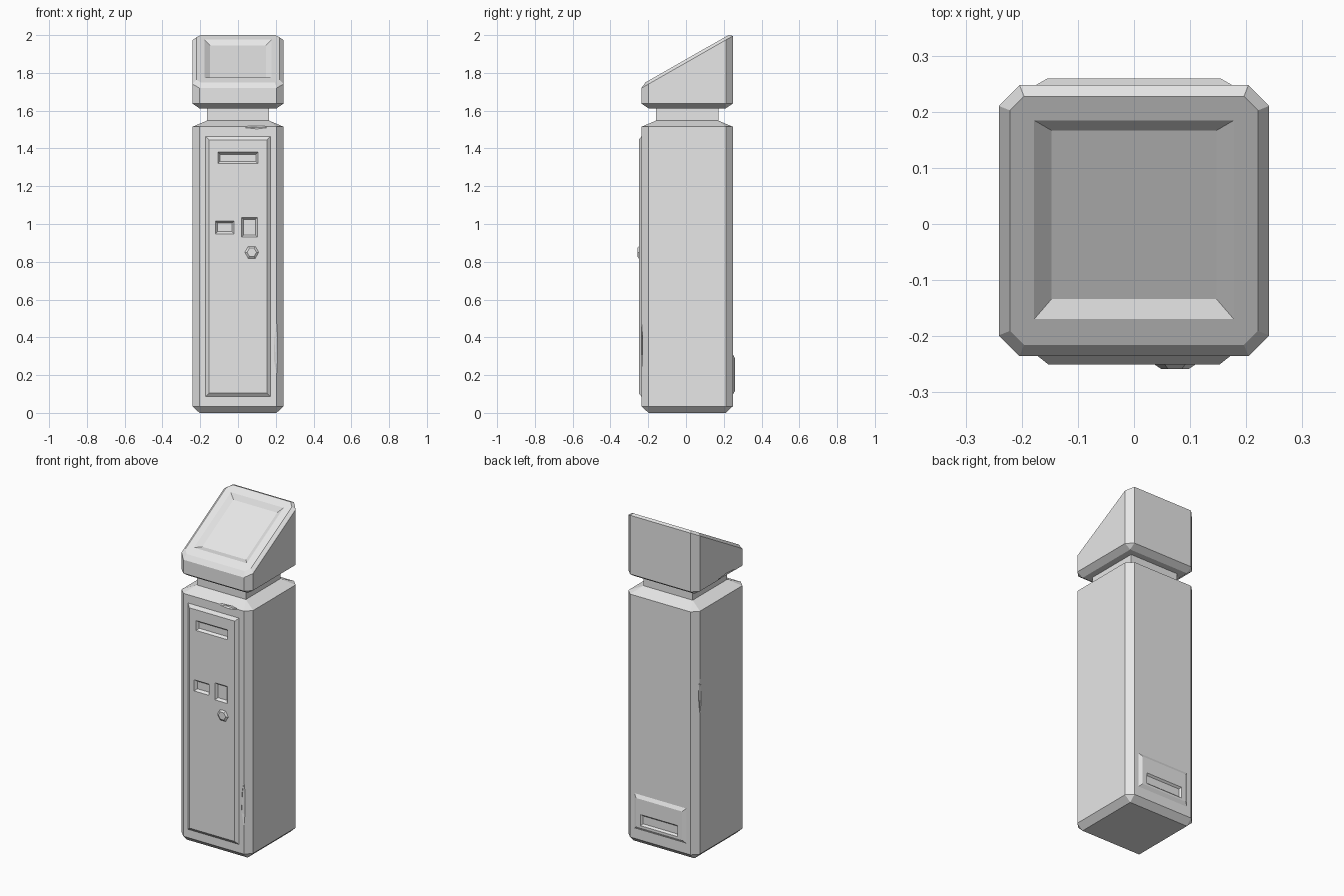
import bpy, bmesh, math
from mathutils import Vector, Matrix

if "Cube" in bpy.data.objects:
    bpy.data.objects.remove(bpy.data.objects["Cube"])

grey = bpy.data.materials.new("light_grey")
grey.use_nodes = True
grey.diffuse_color = (0.8, 0.8, 0.8, 1)
grey.node_tree.nodes["Principled BSDF"].inputs["Base Color"].default_value = (0.8, 0.8, 0.8, 1)

HX, HY, CY, CUT = 0.241, 0.2415, 0.006, 0.037   # cabinet half sizes, y centre, corner cut
SLOPE = 0.57


def make(name, bm):
    bmesh.ops.recalc_face_normals(bm, faces=bm.faces)
    mesh = bpy.data.meshes.new(name)
    bm.to_mesh(mesh)
    bm.free()
    mesh.materials.append(grey)
    obj = bpy.data.objects.new(name, mesh)
    bpy.context.collection.objects.link(obj)
    return obj


def loft(name, rings, matrix=Matrix()):
    """Skin closed rings and cap both ends."""
    bm = bmesh.new()
    loops = [[bm.verts.new(matrix @ Vector(p)) for p in ring] for ring in rings]
    for a, b in zip(loops, loops[1:]):
        for i in range(len(a)):
            j = (i + 1) % len(a)
            bm.faces.new((a[i], a[j], b[j], b[i]))
    bm.faces.new(loops[0])
    bm.faces.new(loops[-1])
    bmesh.ops.remove_doubles(bm, verts=bm.verts, dist=1e-5)
    return make(name, bm)


def ring(inset, cut, height):
    """Cabinet outline with cut corners; height is a function of y."""
    x, y = HX - inset, HY - inset
    pts = [(x, cut - y), (x, y - cut), (x - cut, y), (cut - x, y),
           (-x, y - cut), (-x, cut - y), (cut - x, -y), (x - cut, -y)]
    return [(px, py + CY, height(py + CY)) for px, py in pts]


def level(z):
    return lambda y: z


def slanted(drop):
    return lambda y: 1.758 + SLOPE * (y + 0.2) - drop


def rect(hx, hy, z):
    return [(hx, -hy, z), (hx, hy, z), (-hx, hy, z), (-hx, -hy, z)]


def plate(name, x, z, hx, hz, steps):
    """Rectangular stack along y; steps are (y, inset) pairs."""
    rings = [[(x + px, y, z + pz) for px, pz, _ in rect(hx - i, hz - i, 0)] for y, i in steps]
    return loft(name, rings)


def carve(target, cutter):
    cutter.hide_render = True
    mod = target.modifiers.new("carve", "BOOLEAN")
    mod.operation, mod.solver, mod.object = "DIFFERENCE", "EXACT", cutter
    bpy.context.view_layer.objects.active = target
    bpy.ops.object.modifier_apply(modifier=mod.name)
    bpy.data.objects.remove(cutter)


def nick(target, centre, size):
    """Small spindle-shaped dent worn into an edge."""
    bm = bmesh.new()
    bmesh.ops.create_icosphere(bm, subdivisions=1, radius=1)
    bmesh.ops.transform(bm, verts=bm.verts,
                        matrix=Matrix.Translation(centre) @ Matrix.Diagonal((*size, 1)))
    carve(target, make("nick_cutter", bm))


# Cabinet body with bevelled base and sloping shoulders
body = loft("cabinet_body", [ring(CUT, 0, level(0)), ring(0, CUT, level(0.035)),
                             ring(0, CUT, level(1.515)), ring(0.076, 0, level(1.547))])
nick(body, (0.205, -0.235, 0.34), (0.018, 0.006, 0.14))
nick(body, (-0.241, 0.211, 1.0), (0.006, 0.016, 0.11))
nick(body, (0.1, -0.235, 1.515), (0.07, 0.012, 0.012))

# Neck
loft("neck", [ring(0.076, 0, level(1.53)), ring(0.076, 0, level(1.63))])

# Slanted display head
head = loft("display_head", [ring(CUT, 0, level(1.612)), ring(0, CUT, level(1.637)),
                             ring(0, CUT, slanted(0.018)), ring(0.02, 0.025, slanted(0))])
nick(head, (-0.241, -0.05, 1.637), (0.012, 0.1, 0.012))

# Recessed screen
tilt = (Matrix.Translation((0, 0.0075, slanted(0)(0.0075)))
        @ Matrix.Rotation(math.atan(SLOPE), 4, "X"))
carve(head, loft("screen_cutter", [rect(0.147, 0.173, -0.018), rect(0.178, 0.204, 0),
                                   rect(0.178, 0.204, 0.03)], tilt))

# Front service panel with receipt, coin and card slots
panel = plate("front_panel", 0, 0.775, 0.172, 0.69, [(-0.22, 0), (-0.235, 0), (-0.25, 0.019)])
for x, z, hx, hz in [(-0.001, 1.35, 0.106, 0.03),
                     (-0.07, 0.982, 0.05, 0.034),
                     (0.061, 0.983, 0.042, 0.052)]:
    carve(panel, plate("slot_cutter", x, z, hx, hz, [(-0.3, 0), (-0.25, 0), (-0.236, 0.011)]))

# Hexagonal button
hexagon = [(math.cos(a * math.pi / 3), math.sin(a * math.pi / 3)) for a in range(6)]
loft("button", [[(0.073 + r * c, y, 0.85 + r * s) for c, s in hexagon]
                for y, r in [(-0.24, 0.037), (-0.25, 0.037), (-0.258, 0.025)]])

# Rear ticket hatch with return slot
hatch = plate("rear_hatch", 0, 0.203, 0.175, 0.107, [(0.23, 0), (0.2475, 0), (0.259, 0.02)])
carve(hatch, plate("return_cutter", 0, 0.163, 0.125, 0.034, [(0.3, 0), (0.259, 0), (0.248, 0.01)]))
